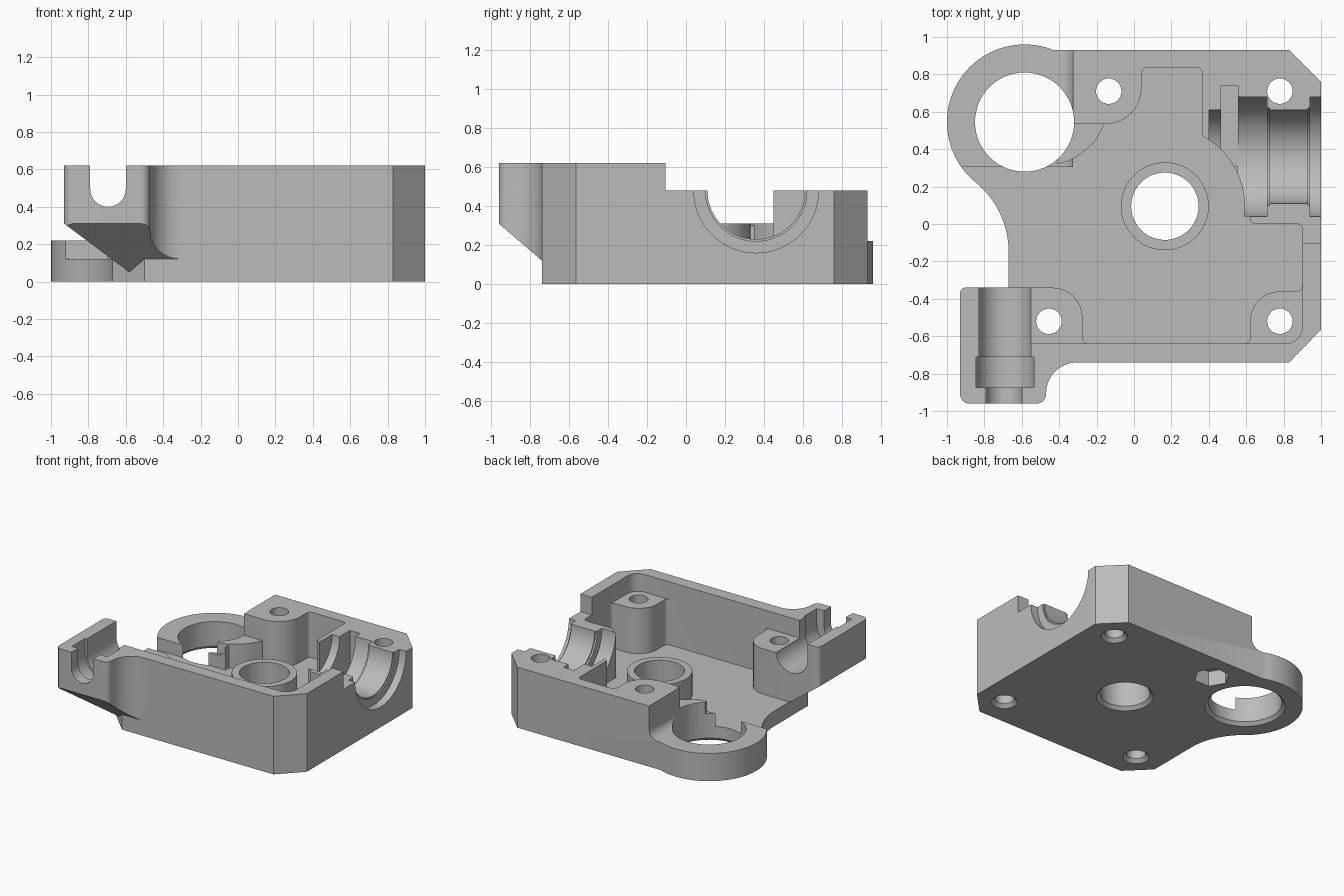
import bpy, bmesh, math
from mathutils import Vector

cube = bpy.data.objects.get("Cube")
if cube:
    bpy.data.objects.remove(cube, do_unlink=True)

grey = bpy.data.materials.new("plain grey")
grey.use_nodes = True
grey.diffuse_color = (0.5, 0.5, 0.5, 1)
grey.node_tree.nodes["Principled BSDF"].inputs["Base Color"].default_value = (0.5, 0.5, 0.5, 1)


def arc(cx, cy, r, a0, a1, n=16):
    """Points on an arc, angles in degrees."""
    angles = [math.radians(a0 + (a1 - a0) * i / n) for i in range(n + 1)]
    return [(cx + r * math.cos(a), cy + r * math.sin(a)) for a in angles]


def rounded(corners, n=8):
    """Polygon whose corners may carry a fillet radius as third value."""
    out = []
    for i, c in enumerate(corners):
        p = Vector(c[:2])
        r = c[2] if len(c) > 2 else 0
        if not r:
            out.append(tuple(p))
            continue
        d0 = (Vector(corners[i - 1][:2]) - p).normalized()
        d1 = (Vector(corners[(i + 1) % len(corners)][:2]) - p).normalized()
        half = d0.angle(d1) / 2
        centre = p + (d0 + d1).normalized() * (r / math.sin(half))
        t = r / math.tan(half)
        s = p + d0 * t - centre
        e = p + d1 * t - centre
        a0 = math.atan2(s.y, s.x)
        da = (math.atan2(e.y, e.x) - a0 + math.pi) % (2 * math.pi) - math.pi
        out += arc(centre.x, centre.y, r, math.degrees(a0), math.degrees(a0 + da), n)
    return out


def finish(name, bm):
    bmesh.ops.recalc_face_normals(bm, faces=bm.faces)
    mesh = bpy.data.meshes.new(name)
    bm.to_mesh(mesh)
    bm.free()
    mesh.materials.append(grey)
    obj = bpy.data.objects.new(name, mesh)
    bpy.context.collection.objects.link(obj)
    return obj


def prism(name, pts, lo, hi, axis="z", planes=()):
    """Extrude a profile along an axis; planes trim away what lies outside."""
    place = {"z": lambda u, v, w: (u, v, w),
             "y": lambda u, v, w: (u, w, v),
             "x": lambda u, v, w: (w, u, v)}[axis]
    bm = bmesh.new()
    a = [bm.verts.new(place(u, v, lo)) for u, v in pts]
    b = [bm.verts.new(place(u, v, hi)) for u, v in pts]
    bm.faces.new(a)
    bm.faces.new(b)
    for i in range(len(pts)):
        bm.faces.new((a[i - 1], a[i], b[i], b[i - 1]))
    for co, no in planes:
        geom = bm.verts[:] + bm.edges[:] + bm.faces[:]
        bmesh.ops.bisect_plane(bm, geom=geom, plane_co=co, plane_no=no, clear_outer=True)
        bmesh.ops.holes_fill(bm, edges=[e for e in bm.edges if e.is_boundary])
    return finish(name, bm)


def disc(name, cx, cy, r, lo, hi, axis="z", n=64):
    return prism(name, arc(cx, cy, r, 0, 360, n)[:-1], lo, hi, axis)


def cone(name, cx, cy, r0, r1, lo, hi):
    bm = bmesh.new()
    bmesh.ops.create_cone(bm, cap_ends=True, segments=64, radius1=r0, radius2=r1, depth=hi - lo)
    bmesh.ops.translate(bm, verts=bm.verts, vec=(cx, cy, (lo + hi) / 2))
    return finish(name, bm)


def box(name, x0, x1, y0, y1, lo, hi):
    return prism(name, [(x0, y0), (x1, y0), (x1, y1), (x0, y1)], lo, hi)


def combine(target, tool, operation):
    mod = target.modifiers.new("join", "BOOLEAN")
    mod.operation, mod.solver, mod.object = operation, "EXACT", tool
    bpy.context.view_layer.objects.active = target
    bpy.ops.object.modifier_apply(modifier=mod.name)
    bpy.data.objects.remove(tool, do_unlink=True)


def add(tool):
    combine(body, tool, "UNION")


def cut(tool):
    combine(body, tool, "DIFFERENCE")


RING = (-0.585, 0.545)
HUB = (0.165, 0.095)
FLOOR, LOW, TOP = 0.12, 0.48, 0.62

# Main block, with a hollow sweep running into the ring
outline = [(1, -0.565), (1, 0.76), (0.83, 0.93), (-0.585, 0.93), RING]
outline += arc(-1.152, -0.15, 0.482, 50.8, 0)
outline += [(-0.67, -0.57), (-0.5, -0.74), (0.83, -0.74)]
body = prism("housing", outline, 0, TOP)

# Motor ring: clear the space above it, leaving a cove against the block
cove = rounded([(-1.2, 0.22), (-0.325, 0.22, 0.08), (-0.325, 0.8), (-1.2, 0.8)])
cut(prism("ring_clearance", cove, 0.3, 1.1, "y"))
add(disc("ring", *RING, 0.415, 0, 0.22, n=96))

# Overhanging arm, tapered underneath on two sides
arm = rounded([(-0.93, -0.96, 0.05), (-0.47, -0.96, 0.05), (-0.47, -0.74, 0.165),
               (-0.25, -0.74), (-0.25, -0.6), (-0.5, -0.34), (-0.93, -0.34, 0.03)])
corner = (-0.93, -0.96, 0.31)
add(prism("arm", arm, 0.03, TOP, planes=[(corner, (-0.743, 0, -1)), (corner, (0, -0.86, -1))]))

# Gear pocket around the screw posts
pocket = rounded([(-1.1, -0.34), (-0.275, -0.34, 0.16), (-0.275, -0.64, 0.03),
                  (0.62, -0.64, 0.03), (0.62, -0.36, 0.16), (0.9, -0.36, 0.03),
                  (0.9, 0, 0.03), (0.62, 0, 0.03), (0.62, 0.04)]
                 + arc(*HUB, 0.426, -7.4, 61.9)
                 + [(0.365, 0.835, 0.03), (0.04, 0.835, 0.03), (0.04, 0.535, 0.19),
                    (-0.325, 0.535), (-0.325, 0.305), (-1.1, 0.305)])
cut(prism("pocket", pocket, FLOOR, 0.9))

# Lower rear deck and lower post tops inside the rim
cut(box("rear_step", -1.2, 1.2, -0.105, 1.2, LOW, 0.9))
rim = rounded([(-0.56, -0.64), (0.9, -0.64, 0.09), (0.9, -0.05), (-0.56, -0.05)])
cut(prism("rim_step", rim, LOW, 0.9))

# Stepped channel in the arm
for x, r, y0, y1 in [(-0.695, 0.095, -1.1, -0.8), (-0.69, 0.155, -0.875, -0.71),
                     (-0.69, 0.14, -0.8, -0.2)]:
    profile = arc(x, 0.495, r, 180, 360, 24) + [(x + r, 0.9), (x - r, 0.9)]
    cut(prism("channel", profile, y0, y1, "y"))

# Stepped bearing seat on the right side, with a slot beside it
for r, x0, x1 in [(0.25, 0.4, 1.1), (0.32, 0.555, 0.71), (0.26, 0.7, 0.725),
                  (0.26, 0.93, 0.95), (0.32, 0.94, 1.1)]:
    cut(disc("bearing_seat", 0.36, LOW, r, x0, x1, "x"))
cut(box("slot", 0.465, 0.556, 0.31, 0.74, 0.16, 0.9))

# Hub collar and raised ledge beside the ring
add(disc("collar", *HUB, 0.235, 0.06, 0.31))
ledge = [(-0.155, 0.54), (-0.2, 0.455), (-0.24, 0.41), (-0.29, 0.37), (-0.35, 0.337),
         (-0.41, 0.32), (-0.41, 0.45), (-0.34, 0.54)]
add(prism("ledge", ledge[::-1], 0.06, 0.31))

# Bores with a small lip underneath
for centre, r in [(HUB, 0.18), (RING, 0.265)]:
    cut(disc("bore", *centre, r, -0.1, 0.9))
    cut(cone("lip", *centre, r + 0.035, r - 0.005, -0.01, 0.03))

# Screw holes: three countersunk, one with a hexagonal nut recess
for x, y in [(0.78, -0.52), (-0.455, -0.52), (0.78, 0.71), (-0.135, 0.71)]:
    cut(disc("screw_hole", x, y, 0.068, -0.1, 0.9, n=32))
    if (x, y) == (-0.135, 0.71):
        cut(disc("nut_recess", x, y, 0.13, -0.1, 0.12, n=6))
    else:
        cut(cone("countersink", x, y, 0.105, 0.06, -0.01, 0.035))

bpy.ops.object.select_all(action="DESELECT")
body.select_set(True)
bpy.context.view_layer.objects.active = body
bpy.ops.object.shade_smooth_by_angle(angle=math.radians(25))
